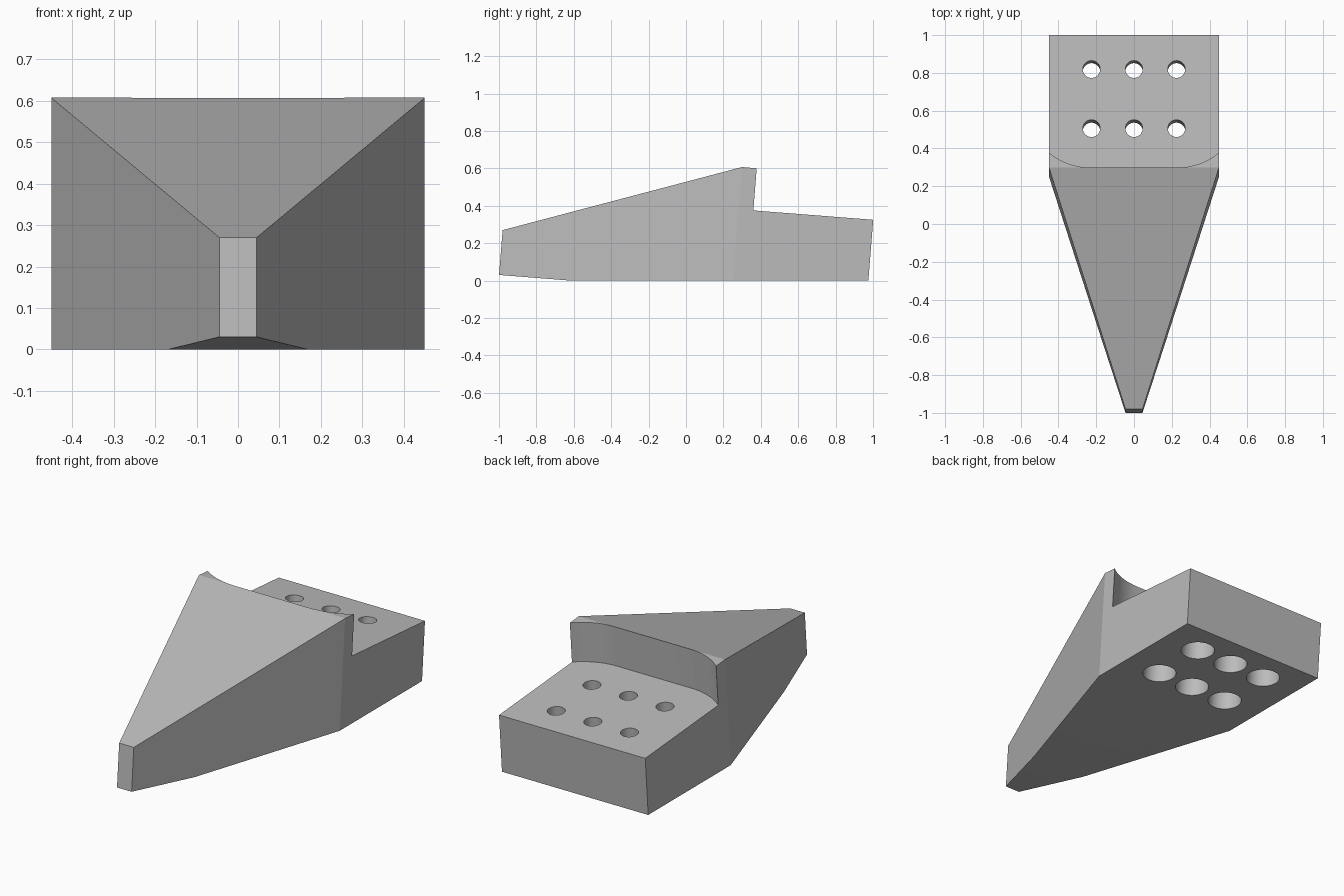
import bpy, bmesh, math

if "Cube" in bpy.data.objects:
    bpy.data.objects.remove(bpy.data.objects["Cube"], do_unlink=True)

LEAN = 0.08          # upright edges lean back by this much per unit of height
HALF = 0.45          # half width of the block


def loft(name, rings):
    """Closed solid through rings with equal point counts."""
    bm = bmesh.new()
    loops = [[bm.verts.new(p) for p in ring] for ring in rings]
    n = len(loops[0])
    for a, b in zip(loops, loops[1:]):
        for i in range(n):
            j = (i + 1) % n
            bm.faces.new((a[i], a[j], b[j], b[i]))
    bm.faces.new(loops[0][::-1])
    bm.faces.new(loops[-1])
    bmesh.ops.recalc_face_normals(bm, faces=bm.faces)
    mesh = bpy.data.meshes.new(name)
    bm.to_mesh(mesh)
    bm.free()
    obj = bpy.data.objects.new(name, mesh)
    bpy.context.collection.objects.link(obj)
    return obj


def lean(x, y, z):
    return (x, y + LEAN * z, z)


def boolean(target, tool, operation):
    bpy.context.view_layer.objects.active = target
    mod = target.modifiers.new(operation.title(), 'BOOLEAN')
    mod.operation, mod.object, mod.solver = operation, tool, 'EXACT'
    bpy.ops.object.modifier_apply(modifier=mod.name)
    bpy.data.objects.remove(tool, do_unlink=True)


# Tapered plan outline, pulled up along the leaning direction
right_side = [(0.045, -1.002), (HALF, 0.25), (HALF, 0.975)]
plan = right_side + [(-x, y) for x, y in reversed(right_side)]
body = loft("wedge_block", [[lean(x, y, z) for x, y in plan] for z in (-0.1, 0.8)])

# Side profile trims the sloping top and the raised toe
profile = [(-1.2, 0.046), (-0.62, 0), (1.2, 0), (1.2, 0.528), (0.30, 0.607), (-1.2, 0.212)]
side = loft("side_profile", [[(x, y, z) for y, z in profile] for x in (-0.6, 0.6)])
boolean(body, side, 'INTERSECT')

# Step down to the rear deck, with a wall that curves back at both ends
R, FLAT = 0.3425, 0.23
arc = []
for i in range(13):
    a = math.radians(4 * i)
    arc.append((FLAT + R * math.sin(a), 0.25 + R * (1 - math.cos(a))))
outline = [(-x, y) for x, y in reversed(arc)] + arc + [(0.6, 1.3), (-0.6, 1.3)]


def deck_ring(x, y):
    # height where the leaning wall meets the sloping deck
    z = (0.375 - 0.078 * (y - 0.36)) / (1 + 0.078 * LEAN)
    return lean(x, y, z)


step = loft("step_cutter", [[deck_ring(x, y) for x, y in outline],
                            [lean(x, y, 0.9) for x, y in outline]])
boolean(body, step, 'DIFFERENCE')

# Six counterbored bolt holes
for y in (0.477, 0.792):
    for x in (-0.225, 0, 0.225):
        rings = []
        for r, z in ((0.088, -0.1), (0.088, 0.17), (0.046, 0.17), (0.046, 0.6)):
            rings.append([lean(x + r * math.cos(t * math.tau / 32),
                               y + r * math.sin(t * math.tau / 32), z) for t in range(32)])
        boolean(body, loft("bolt_hole_cutter", rings), 'DIFFERENCE')

# Plain grey finish
grey = bpy.data.materials.new("plain_grey")
grey.use_nodes = True
colour = (0.5, 0.5, 0.5, 1)
grey.diffuse_color = colour
grey.node_tree.nodes["Principled BSDF"].inputs["Base Color"].default_value = colour
body.data.materials.clear()
body.data.materials.append(grey)

bpy.ops.object.select_all(action='DESELECT')
body.select_set(True)
bpy.context.view_layer.objects.active = body
bpy.ops.object.shade_smooth_by_angle(angle=math.radians(14))
